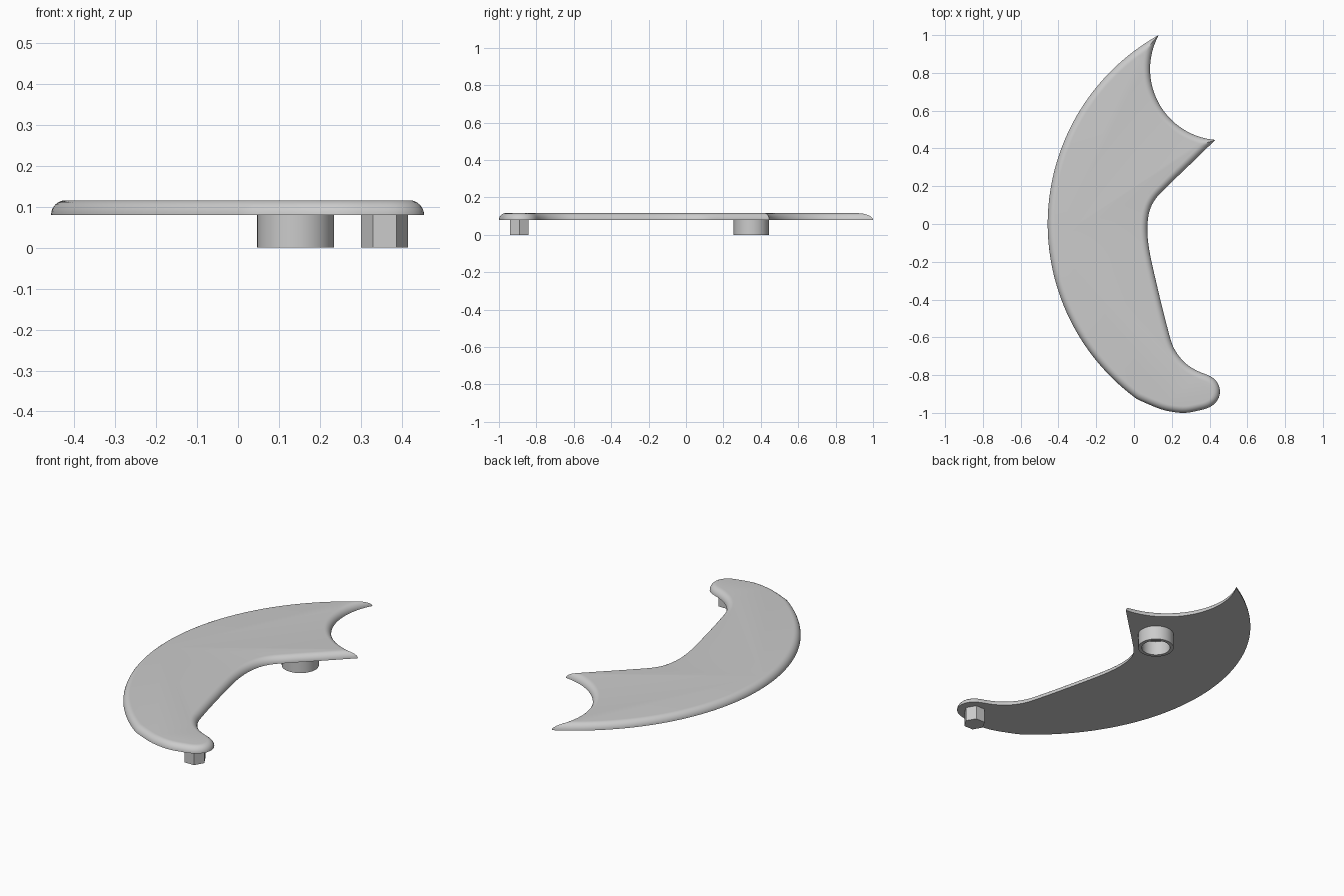
import bpy, bmesh, math
from mathutils import Vector

if "Cube" in bpy.data.objects:
    bpy.data.objects.remove(bpy.data.objects["Cube"])

grey = bpy.data.materials.new("plain grey")
grey.use_nodes = True
colour = (0.6, 0.6, 0.6, 1)
grey.diffuse_color = colour
grey.node_tree.nodes["Principled BSDF"].inputs["Base Color"].default_value = colour

BASE, TOP = 0.08, 0.116
NOTCH, NOTCH_R = Vector((0.461, 0.82)), 0.376


def finish(bm, name, angle=35):
    bmesh.ops.recalc_face_normals(bm, faces=bm.faces)
    mesh = bpy.data.meshes.new(name)
    bm.to_mesh(mesh)
    bm.free()
    mesh.materials.append(grey)
    obj = bpy.data.objects.new(name, mesh)
    bpy.context.collection.objects.link(obj)
    bpy.ops.object.select_all(action='DESELECT')
    obj.select_set(True)
    bpy.context.view_layer.objects.active = obj
    bpy.ops.object.shade_smooth_by_angle(angle=math.radians(angle))
    return obj


def spline(points, steps=14):
    """Smooth curve through the points."""
    out = []
    for i in range(1, len(points) - 2):
        a, b, c, d = points[i - 1:i + 3]
        for s in range(steps):
            t = s / steps
            out.append(0.5 * (2 * b + (c - a) * t + (2 * a - 5 * b + 4 * c - d) * t * t
                              + (3 * b - a - 3 * c + d) * t ** 3))
    return out + [points[-2]]


def resample(points, count):
    """Evenly spaced points along a polyline."""
    dist = [0]
    for a, b in zip(points, points[1:]):
        dist.append(dist[-1] + (b - a).length)
    out, k = [], 0
    for i in range(count):
        want = dist[-1] * i / (count - 1)
        while k < len(points) - 2 and dist[k + 1] < want:
            k += 1
        span = max(dist[k + 1] - dist[k], 1e-9)
        out.append(points[k].lerp(points[k + 1], (want - dist[k]) / span))
    return out


# Long edge: big outer arc, round foot, then the wavy inner edge
radius = 1.145
back = [Vector((0.688 - radius * math.cos(a), radius * math.sin(a)))
        for a in [math.radians(64 - 118 * i / 60) for i in range(61)]]
foot = [Vector((0.365 + 0.09 * math.cos(a), -0.887 + 0.09 * math.sin(a)))
        for a in [math.radians(d) for d in (-65, -30, 0, 30, 62)]]
inner = [Vector(p) for p in (
    (0.33, -0.775), (0.265, -0.73), (0.21, -0.655), (0.177, -0.55), (0.125, -0.34),
    (0.078, -0.12), (0.073, 0.02), (0.105, 0.12), (0.19, 0.212), (0.31, 0.328),
    (0.43, 0.445), (0.46, 0.474), (0.48, 0.493))]
under = [Vector(p) for p in ((0.13, -0.976), (0.2, -0.994), (0.27, -1.0), (0.34, -0.988))]
edge = resample(back[:-1] + spline(back[-2:] + under + foot + inner), 400)


def outline(inset):
    """Plate outline moved inwards, trimmed against the round notch."""
    moved = []
    for i, p in enumerate(edge):
        t = (edge[min(i + 1, len(edge) - 1)] - edge[max(i - 1, 0)]).normalized()
        moved.append(p + Vector((-t.y, t.x)) * inset)
    r = NOTCH_R + inset
    gap = [(p - NOTCH).length - r for p in moved]
    keep = [i for i, g in enumerate(gap) if g > 0]
    first, last = keep[0], keep[-1]

    def crossing(i, j):
        return moved[i].lerp(moved[j], gap[i] / (gap[i] - gap[j]))

    side = [crossing(first, first - 1)] + moved[first:last + 1] + [crossing(last, last + 1)]
    side = resample(side, 240)
    angles = [math.atan2(*(p - NOTCH).yx) % math.tau for p in (side[-1], side[0])]
    arc = []
    for i in range(1, 40):
        a = angles[0] + (angles[1] - angles[0]) * i / 40
        arc.append(NOTCH + Vector((math.cos(a), math.sin(a))) * r)
    return side + arc


# Curved plate with a rounded upper rim
bm = bmesh.new()
rings = []
for i in range(9):
    a = math.pi / 2 * i / 8
    inset, z = 0.036 * (1 - math.cos(a)), BASE + (TOP - BASE) * math.sin(a)
    rings.append([bm.verts.new((p.x, p.y, z)) for p in outline(inset)])
for low, high in zip(rings, rings[1:]):
    n = len(low)
    for i in range(n):
        j = (i + 1) % n
        bm.faces.new((low[i], low[j], high[j], high[i]))
bm.faces.new(rings[0][::-1])
bm.faces.new(rings[-1])
finish(bm, "curved_plate")


def lathe(name, centre, profile, sides):
    """Closed ring or solid post made by turning a profile."""
    bm = bmesh.new()
    loops = [[bm.verts.new((centre[0] + r * math.cos(math.tau * k / sides),
                            centre[1] + r * math.sin(math.tau * k / sides), z))
              for k in range(sides)] for r, z in profile]
    for a, b in zip(loops, loops[1:]):
        for k in range(sides):
            j = (k + 1) % sides
            bm.faces.new((a[k], a[j], b[j], b[k]))
    return bm, loops


# Hollow round socket under the wide end
bm, loops = lathe("socket", (0.141, 0.349),
                  [(0.094, BASE), (0.094, 0), (0.075, 0), (0.075, BASE)], 64)
finish(bm, "round_socket")

# Six-sided peg under the foot
bm, loops = lathe("peg", (0.358, -0.891), [(0.0575, BASE), (0.0575, 0)], 6)
bm.faces.new(loops[1])
finish(bm, "hex_peg")
